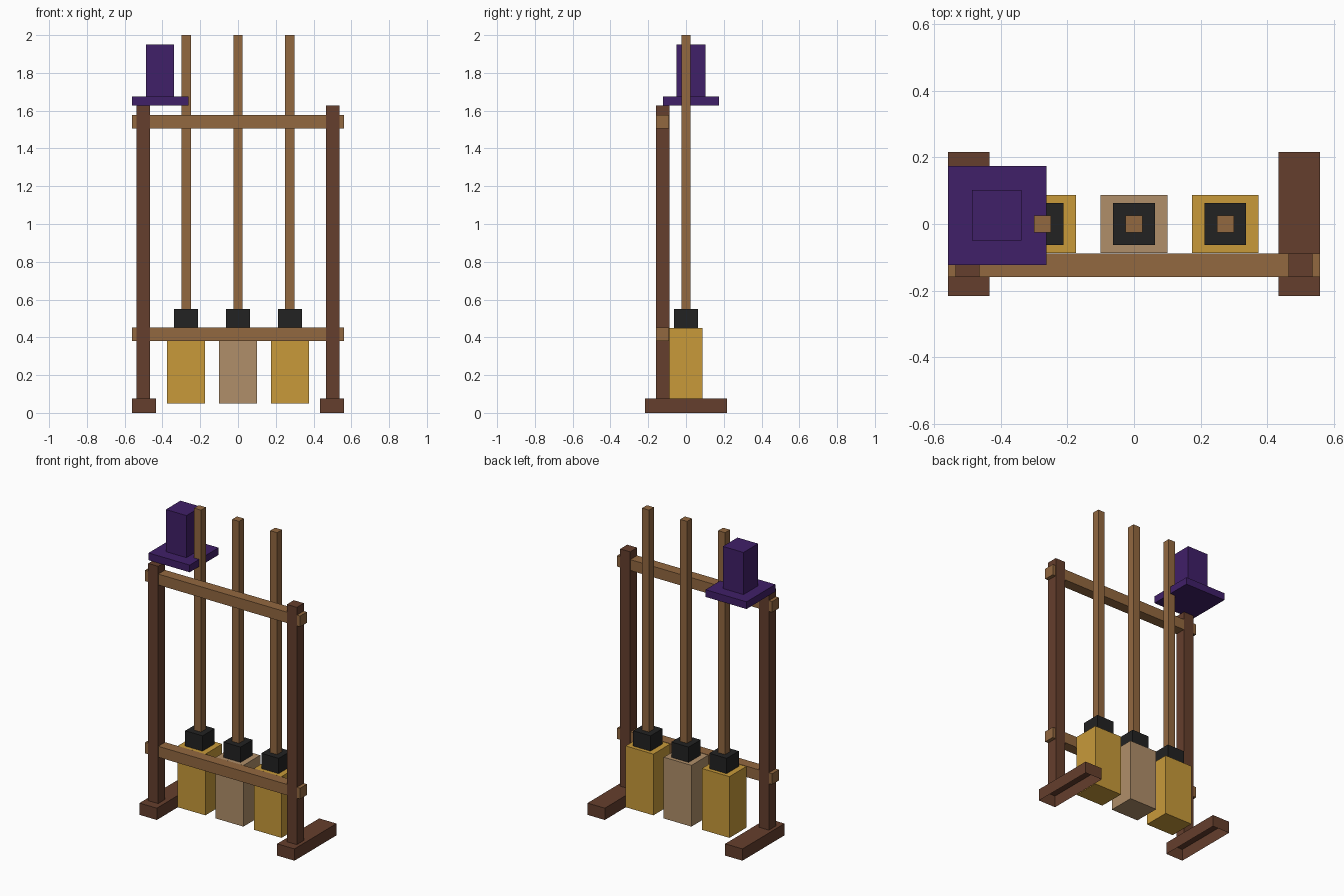
import bpy
import bmesh
from mathutils import Vector

cube = bpy.data.objects.get("Cube")
if cube:
    bpy.data.objects.remove(cube, do_unlink=True)


def material(name, rgb):
    mat = bpy.data.materials.new(name)
    mat.use_nodes = True
    mat.diffuse_color = (*rgb, 1)
    mat.node_tree.nodes["Principled BSDF"].inputs["Base Color"].default_value = (*rgb, 1)
    return mat


dark_wood = material("dark wood", (0.13, 0.049, 0.026))
light_wood = material("light wood", (0.29, 0.139, 0.051))
straw = material("golden straw", (0.578, 0.323, 0.042))
pale_straw = material("pale straw", (0.434, 0.275, 0.144))
black = material("black binding", (0.016, 0.016, 0.016))
purple = material("purple felt", (0.051, 0.014, 0.138))


def box(name, low, high, mat, open_bottom=False):
    """Axis-aligned block between two corners."""
    low, high = Vector(low), Vector(high)
    size, centre = high - low, (low + high) / 2
    bm = bmesh.new()
    bmesh.ops.create_cube(bm, size=1)
    if open_bottom:
        base = [f for f in bm.faces if f.normal.z < -0.5]
        bmesh.ops.delete(bm, geom=base, context="FACES")
    bmesh.ops.scale(bm, vec=size, verts=bm.verts)
    mesh = bpy.data.meshes.new(name)
    bm.to_mesh(mesh)
    bm.free()
    mesh.materials.append(mat)
    obj = bpy.data.objects.new(name, mesh)
    obj.location = centre
    bpy.context.collection.objects.link(obj)
    return obj


def block(name, x, half, z_low, z_high, mat):
    """Block centred on the broom axis at x, with half widths in x and y."""
    return box(name, (x - half[0], -half[1], z_low), (x + half[0], half[1], z_high), mat)


# Rack: feet, posts and cross rails
for side, s in (("right", -1), ("left", 1)):
    foot_x = sorted((s * 0.435, s * 0.56))
    post_x = sorted((s * 0.465, s * 0.537))
    box(side + "_foot", (foot_x[0], -0.217, 0), (foot_x[1], 0.217, 0.077), dark_wood, True)
    box(side + "_post", (post_x[0], -0.16, 0.077), (post_x[1], -0.088, 1.627), dark_wood)

for name, z in (("lower_rail", 0.38), ("upper_rail", 1.505)):
    box(name, (-0.56, -0.159, z), (0.56, -0.089, z + 0.071), light_wood)

# Three hanging brooms
for name, x, bristle in (("right", -0.275, straw), ("middle", 0, pale_straw), ("left", 0.275, straw)):
    block(name + "_bristles", x, (0.1, 0.087), 0.05, 0.45, bristle)
    block(name + "_binding", x, (0.0625, 0.0625), 0.45, 0.55, black)
    block(name + "_handle", x, (0.025, 0.025), 0.55, 2.0, light_wood)

# Hat resting on the right post
box("hat_brim", (-0.56, -0.123, 1.628), (-0.263, 0.175, 1.675), purple)
box("hat_crown", (-0.487, -0.049, 1.675), (-0.338, 0.102, 1.95), purple)
